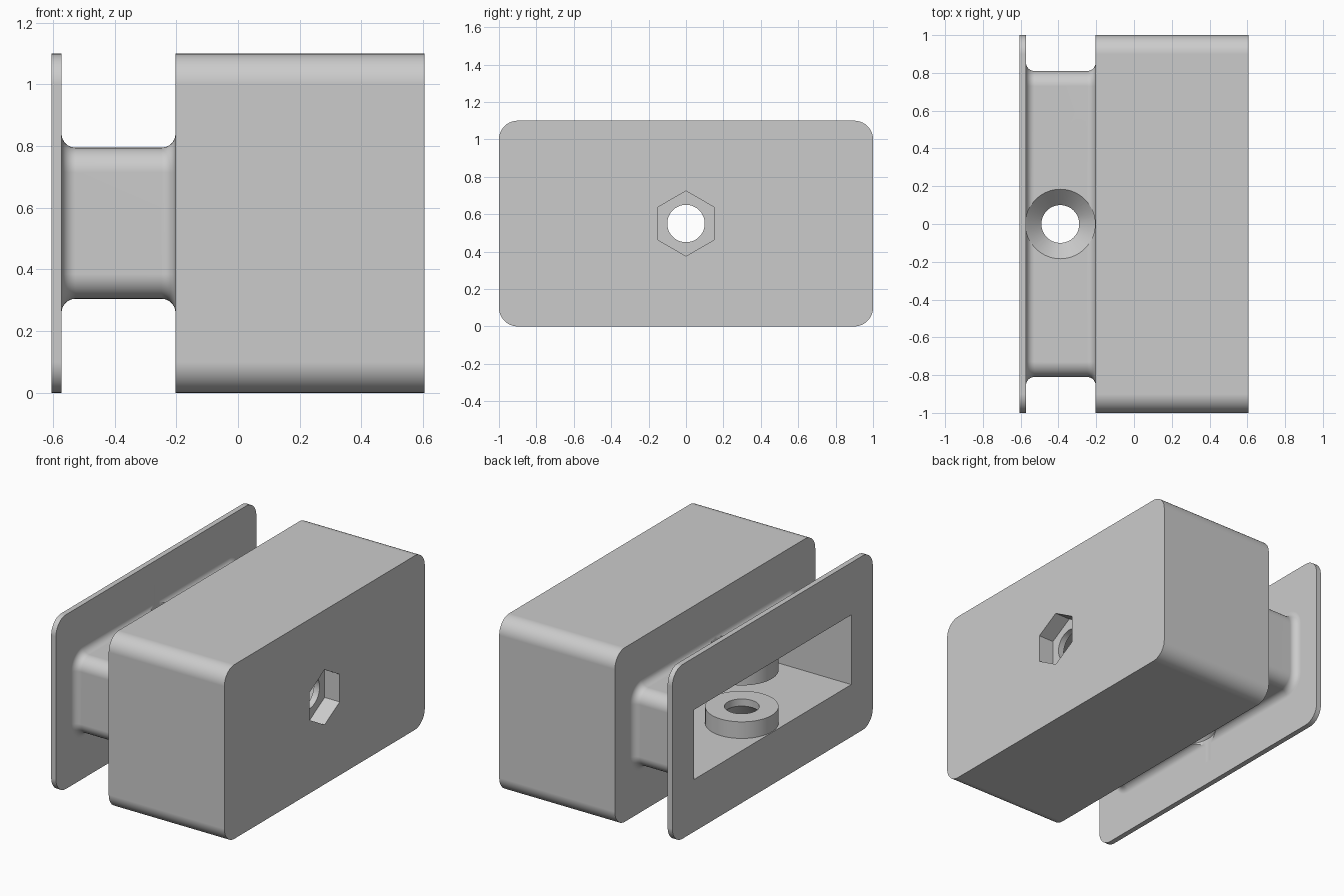
import bpy
import math
from mathutils import Matrix, Vector

cube = bpy.data.objects.get("Cube")
if cube:
    bpy.data.objects.remove(cube, do_unlink=True)

MID_Z = 0.55
BOLT_X = -0.39
BORE = 0.1

grey = bpy.data.materials.new("light grey plastic")
grey.use_nodes = True
colour = (0.6, 0.6, 0.6, 1)
grey.diffuse_color = colour
grey.node_tree.nodes["Principled BSDF"].inputs["Base Color"].default_value = colour


def make_object(name, verts, faces):
    mesh = bpy.data.meshes.new(name)
    mesh.from_pydata(verts, [], faces)
    mesh.materials.append(grey)
    obj = bpy.data.objects.new(name, mesh)
    bpy.context.collection.objects.link(obj)
    return obj


def loft(name, rings):
    """Skin a stack of equal-sized rings and cap both ends."""
    n = len(rings[0])
    verts = [p for ring in rings for p in ring]
    faces = [(a * n + i, a * n + (i + 1) % n, (a + 1) * n + (i + 1) % n, (a + 1) * n + i)
             for a in range(len(rings) - 1) for i in range(n)]
    faces.append(tuple(reversed(range(n))))
    faces.append(tuple(range(len(verts) - n, len(verts))))
    return make_object(name, verts, faces)


def rounded_section(x, half_y, half_z, radius, steps=10):
    """Rounded rectangle across the x axis."""
    ring = []
    for k, (sy, sz) in enumerate([(1, 1), (-1, 1), (-1, -1), (1, -1)]):
        for i in range(steps + 1):
            a = math.pi / 2 * (k + i / steps)
            ring.append(Vector((x, sy * (half_y - radius) + radius * math.cos(a),
                                MID_Z + sz * (half_z - radius) + radius * math.sin(a))))
    return ring


def turned(name, profile, transform, sides=64):
    """Solid of revolution from (radius, height) pairs, placed by a matrix."""
    rings = []
    for r, h in profile:
        angles = [2 * math.pi * i / sides for i in range(sides)]
        rings.append([transform @ Vector((r * math.cos(a), r * math.sin(a), h)) for a in angles])
    return loft(name, rings)


def combine(target, tool, operation):
    mod = target.modifiers.new(tool.name, "BOOLEAN")
    mod.operation = operation
    mod.solver = "EXACT"
    mod.object = tool
    bpy.context.view_layer.objects.active = target
    bpy.ops.object.modifier_apply(modifier=mod.name)
    bpy.data.objects.remove(tool, do_unlink=True)


# Body: thin flange, filleted neck and large block in one skin
FLANGE_X, BLOCK_X, END_X, FILLET = -0.572, -0.203, 0.605, 0.045


def outer(x):
    return rounded_section(x, 1.0, MID_Z, 0.1)


def neck(x, grow):
    return rounded_section(x, 0.81 + grow, 0.245 + grow, 0.08 + grow)


arc = [math.pi / 2 * i / 8 for i in range(9)]
sections = [outer(-END_X), outer(FLANGE_X)]
sections += [neck(FLANGE_X + FILLET * (1 - math.cos(a)), FILLET * (1 - math.sin(a))) for a in arc]
sections += [neck(BLOCK_X - FILLET * (1 - math.cos(a)), FILLET * (1 - math.sin(a)))
             for a in reversed(arc)]
sections += [outer(BLOCK_X), outer(END_X)]
body = loft("mount_body", sections)

# Rectangular cavity, open at the flange
cavity = loft("cavity_cutter", [[Vector((x, 0.785 * sy, MID_Z + 0.22 * sz))
                                 for sy, sz in [(1, 1), (-1, 1), (-1, -1), (1, -1)]]
                                for x in (-0.7, 0.46)])
combine(body, cavity, "DIFFERENCE")

# Bosses on the cavity floor and ceiling, bored and countersunk from outside
for side in (-1, 1):
    place = Matrix.Translation((BOLT_X, 0, MID_Z)) @ Matrix.Rotation(
        0 if side > 0 else math.pi, 4, "X")
    boss = turned("boss", [(0.21, 0.115), (0.21, 0.235)], place)
    combine(body, boss, "UNION")
    bore = turned("bore_cutter", [(BORE, 0.05), (BORE, 0.16), (0.184, 0.245), (0.184, 0.4)], place)
    combine(body, bore, "DIFFERENCE")

# Hexagonal nut pocket and bolt hole in the block face
along_x = Matrix.Translation((0, 0, MID_Z)) @ Matrix.Rotation(math.pi / 2, 4, "Y")
pocket = turned("pocket_cutter", [(0.174, 0.5), (0.174, 0.7)], along_x, sides=6)
combine(body, pocket, "DIFFERENCE")
hole = turned("hole_cutter", [(BORE, 0.4), (BORE, 0.55)], along_x)
combine(body, hole, "DIFFERENCE")

# Smooth rounds, crisp edges
bpy.ops.object.select_all(action="DESELECT")
body.select_set(True)
bpy.context.view_layer.objects.active = body
bpy.ops.object.shade_smooth_by_angle(angle=math.radians(30))
weighted = body.modifiers.new("even_shading", "WEIGHTED_NORMAL")
weighted.keep_sharp = True
